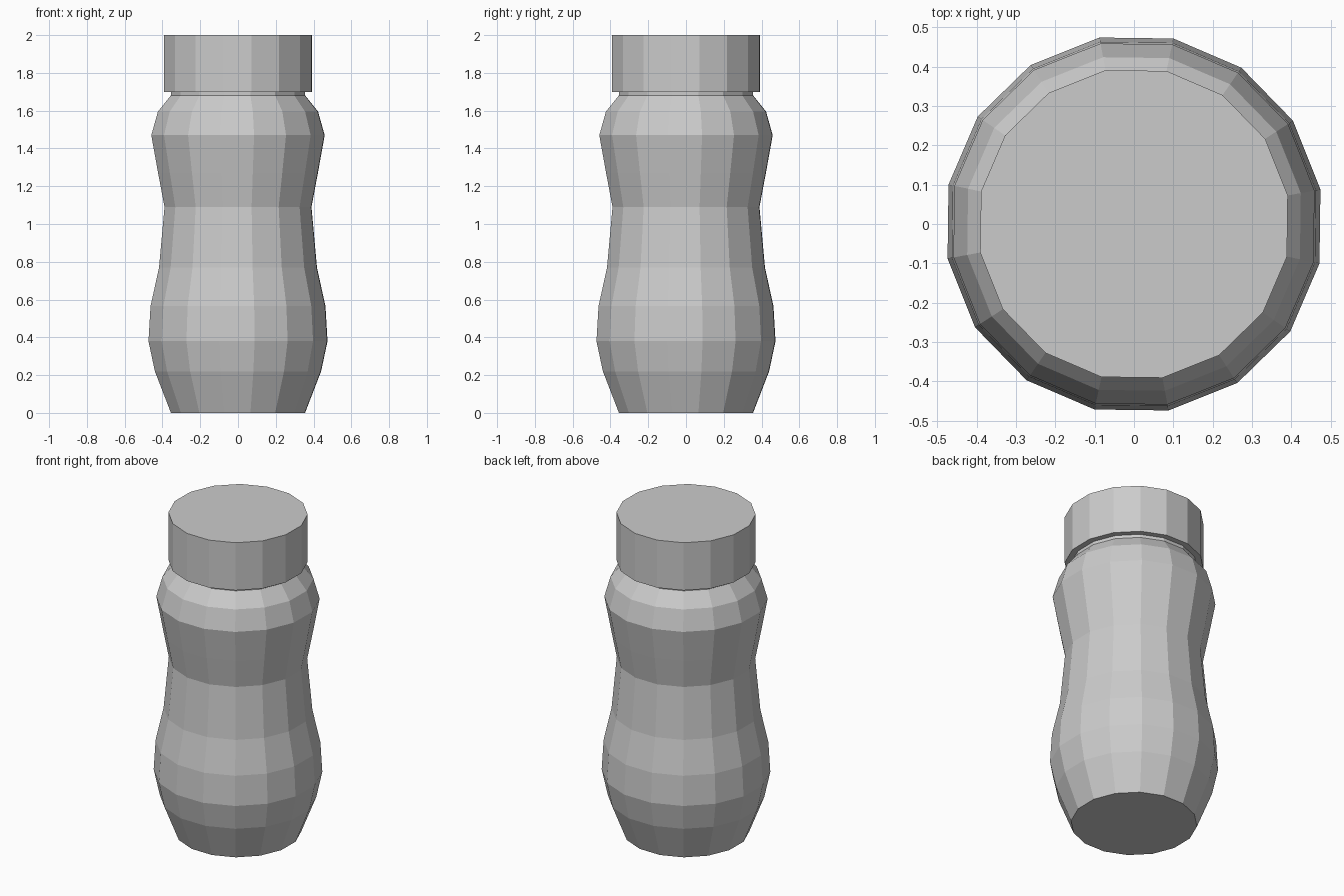
import bpy, bmesh, math

if "Cube" in bpy.data.objects:
    bpy.data.objects.remove(bpy.data.objects["Cube"])

SIDES = 16
PHASE = math.radians(10.5)
WIDEN = 1 / math.cos(PHASE)   # silhouette half-width -> corner radius


def lathe(name, profile):
    """Closed flat-shaded turned solid from (half_width, z) points, bottom to top."""
    bm = bmesh.new()
    rings = []
    for w, z in profile:
        r = w * WIDEN
        angles = [PHASE + i * math.tau / SIDES for i in range(SIDES)]
        rings.append([bm.verts.new((r * math.cos(a), r * math.sin(a), z)) for a in angles])
    for low, high in zip(rings, rings[1:]):
        for i in range(SIDES):
            j = (i + 1) % SIDES
            bm.faces.new((low[i], low[j], high[j], high[i]))
    bm.faces.new(rings[0][::-1])
    bm.faces.new(rings[-1])
    mesh = bpy.data.meshes.new(name)
    bm.to_mesh(mesh)
    bm.free()
    obj = bpy.data.objects.new(name, mesh)
    bpy.context.collection.objects.link(obj)
    return obj


# Waisted body with shoulder and short neck
lathe("bottle_body", [
    (0.355, 0.0), (0.44, 0.22), (0.474, 0.38), (0.463, 0.565),
    (0.418, 0.77), (0.389, 1.09), (0.423, 1.27), (0.459, 1.47),
    (0.424, 1.595), (0.356, 1.68), (0.356, 1.70),
])

# Cap overhanging the neck
lathe("cap", [(0.391, 1.70), (0.391, 2.0)])
